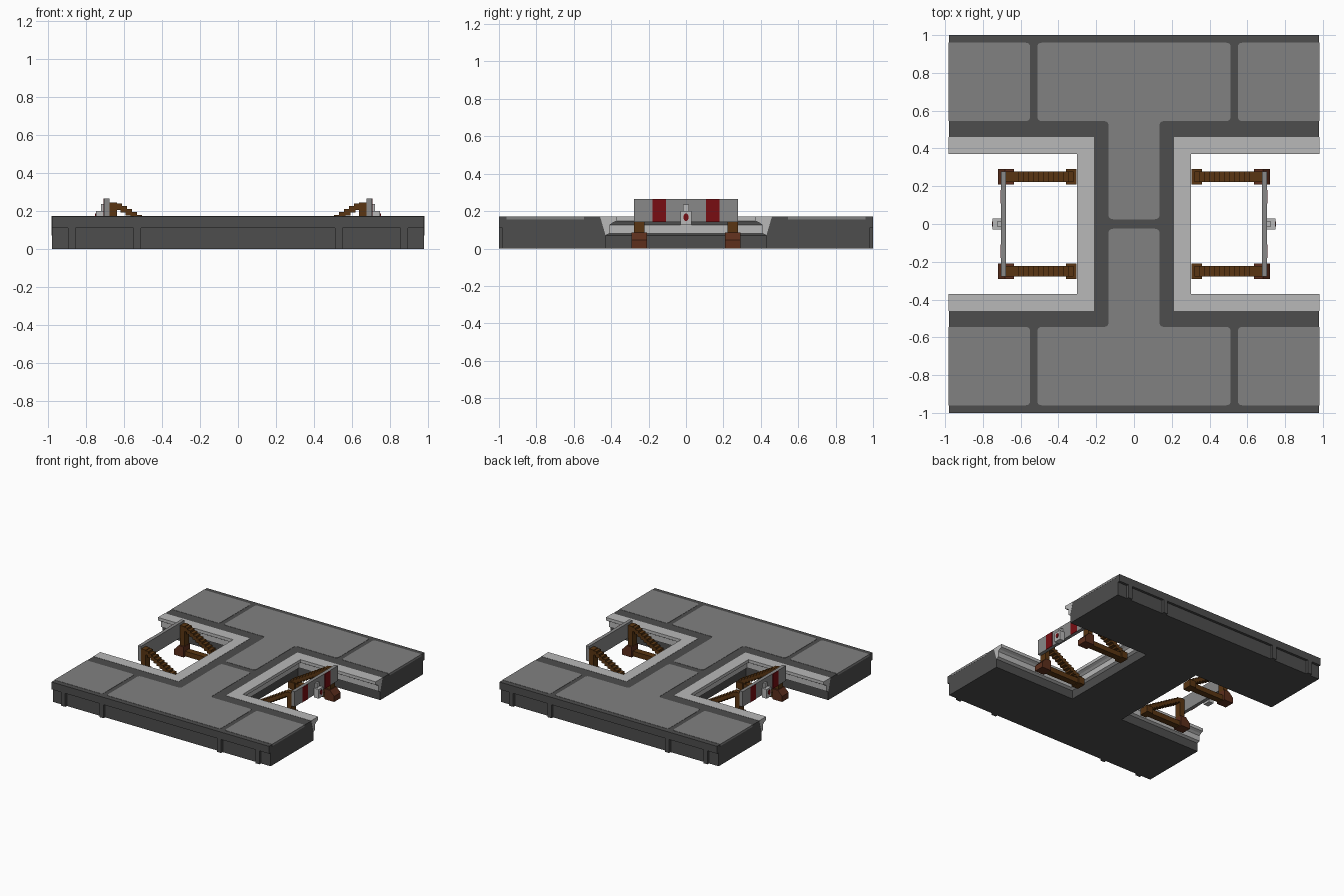
import bpy, bmesh, math
from mathutils import Vector

cube = bpy.data.objects.get("Cube")
if cube:
    bpy.data.objects.remove(cube, do_unlink=True)


def material(name, r, g, b):
    m = bpy.data.materials.new(name)
    m.use_nodes = True
    m.diffuse_color = (r, g, b, 1)
    m.node_tree.nodes["Principled BSDF"].inputs["Base Color"].default_value = (r, g, b, 1)
    return m


DARK = material("dark_stone", 0.075, 0.075, 0.075)
SLAB = material("grey_paving", 0.22, 0.22, 0.22)
LIGHT = material("pale_edging", 0.48, 0.48, 0.48)
METAL = material("buffer_grey", 0.25, 0.25, 0.25)
RED = material("dark_red", 0.19, 0.004, 0.006)
WOOD = material("brown_timber", 0.1, 0.036, 0.006)
FOOT = material("reddish_timber", 0.11, 0.028, 0.012)


def finish(name, bm, mat):
    bmesh.ops.recalc_face_normals(bm, faces=bm.faces)
    me = bpy.data.meshes.new(name)
    bm.to_mesh(me)
    bm.free()
    me.materials.append(mat)
    ob = bpy.data.objects.new(name, me)
    bpy.context.collection.objects.link(ob)
    return ob


def add_prism(bm, base, shift):
    """Extrude a closed outline of 3D points along shift."""
    face = bm.faces.new([bm.verts.new(p) for p in base])
    out = bmesh.ops.extrude_face_region(bm, geom=[face], use_keep_orig=True)
    verts = [g for g in out["geom"] if isinstance(g, bmesh.types.BMVert)]
    bmesh.ops.translate(bm, verts=verts, vec=shift)


def add_box(bm, x, y, z):
    base = [(x[0], y[0], z[0]), (x[1], y[0], z[0]), (x[1], y[1], z[0]), (x[0], y[1], z[0])]
    add_prism(bm, base, (0, 0, z[1] - z[0]))


def box(name, mat, x, y, z):
    bm = bmesh.new()
    add_box(bm, x, y, z)
    return finish(name, bm, mat)


def slab(name, mat, outline, z0, z1):
    bm = bmesh.new()
    add_prism(bm, [(x, y, z0) for x, y in outline], (0, 0, z1 - z0))
    return finish(name, bm, mat)


def rounded(outline, radii):
    """Replace each corner by a short curve of the given radius."""
    pts = []
    n = len(outline)
    for i, r in enumerate(radii):
        p = Vector(outline[i])
        if r == 0:
            pts.append(p)
            continue
        a = p + (Vector(outline[i - 1]) - p).normalized() * r
        b = p + (Vector(outline[(i + 1) % n]) - p).normalized() * r
        for k in range(5):
            t = k / 4
            pts.append(a * (1 - t) ** 2 + p * 2 * t * (1 - t) + b * t * t)
    return pts


# H-shaped platform core
X, WX, WY = 0.98, 0.24, 0.43
quarter = [(X, 0.98), (X, WY), (WX, WY)]
right = quarter + [(x, -y) for x, y in reversed(quarter)]
slab("platform_core", DARK, right + [(-x, y) for x, y in reversed(right)], 0, 0.17)

# Outer walls: overhanging band and pillars
for s, side in ((-1, "front"), (1, "back")):
    bm = bmesh.new()
    add_box(bm, (-X, X), sorted((s * 0.98, s)), (0.11, 0.17))
    for x in (-0.875, -0.53, 0.53, 0.875):
        add_box(bm, (x - 0.019, x + 0.019), sorted((s * 0.98, s)), (0, 0.11))
    finish(side + "_wall", bm, DARK)

# Paving slabs
TOP = 0.172
for s, side in ((-1, "front"), (1, "back")):
    half = [(0.512, 0.96), (0.512, 0.545), (0.135, 0.545), (0.135, 0.025)]
    tee = half + [(-x, y) for x, y in reversed(half)]
    pts = rounded([(x, y * s) for x, y in tee], [0.025] * 8)
    slab(side + "_middle_paving", SLAB, pts, 0.155, TOP)
    for m, end in ((-1, "right"), (1, "left")):
        rect = [(0.55, 0.545), (0.55, 0.96), (X + 0.001, 0.96), (X + 0.001, 0.545)]
        pts = rounded([(x * m, y * s) for x, y in rect], [0.025, 0.025, 0, 0])
        slab(f"{side}_{end}_paving", SLAB, pts, 0.155, TOP)

# Pale overhanging edging swept round each notch: (offset into notch, height)
profile = [(0, TOP), (0.09, TOP), (0.09, 0.147), (0.068, 0.137), (0.052, 0.125),
           (0.052, 0.08), (0.03, 0.07)]
for m, end in ((-1, "right"), (1, "left")):
    bm = bmesh.new()
    rings = []
    for cx, cy in ((0, 1), (1, 1), (1, -1), (0, -1)):
        rings.append([bm.verts.new((m * (0.213 + d if cx else X + 0.001), cy * (0.46 - d), z))
                      for d, z in profile])
    n = len(profile)
    for a, b in zip(rings, rings[1:]):
        for i in range(n):
            j = (i + 1) % n
            bm.faces.new((a[i], a[j], b[j], b[i]))
    bm.faces.new(rings[0])
    bm.faces.new(rings[-1])
    finish(end + "_edging", bm, LIGHT)

# Buffer stops, one in each notch
for m, end in ((-1, "right"), (1, "left")):
    def mx(a, b):
        return sorted((m * a, m * b))

    box(end + "_buffer_board", METAL, mx(0.677, 0.705), (-0.278, 0.278), (0.142, 0.265))
    for s in (-1, 1):
        ys = sorted((s * 0.108, s * 0.18))
        box(end + "_red_stripe", RED, mx(0.703, 0.708), ys, (0.142, 0.264))

    # Coupling block with a narrow top post and a red disc
    bm = bmesh.new()
    add_box(bm, mx(0.705, 0.748), (-0.03, 0.03), (0.125, 0.2))
    add_box(bm, mx(0.705, 0.722), (-0.015, 0.015), (0.2, 0.235))
    finish(end + "_coupling", bm, LIGHT)
    bm = bmesh.new()
    ring = [(m * 0.747, 0.014 * math.cos(k * math.pi / 5), 0.167 + 0.02 * math.sin(k * math.pi / 5))
            for k in range(10)]
    add_prism(bm, ring, (m * 0.005, 0, 0))
    finish(end + "_coupling_disc", bm, RED)

    for s in (-1, 1):
        c = s * 0.25
        # Ground beam, upright post and inner end block
        bm = bmesh.new()
        add_box(bm, mx(0.31, 0.70), (c - 0.026, c + 0.026), (0.004, 0.045))
        add_box(bm, mx(0.637, 0.677), (c - 0.028, c + 0.028), (0.03, 0.245))
        add_box(bm, mx(0.305, 0.36), (c - 0.04, c + 0.04), (0, 0.055))
        finish(end + "_timber_frame", bm, WOOD)
        # Stepped diagonal brace
        bm = bmesh.new()
        steps = 12
        for k in range(steps):
            x = 0.645 - k * 0.0265
            z = 0.24 - k * 0.0155
            add_box(bm, mx(x - 0.034, x), (c - 0.028, c + 0.028), (max(z - 0.034, 0.01), z))
        finish(end + "_stepped_brace", bm, WOOD)
        # Wedge foot
        bm = bmesh.new()
        side = [(0.635, 0), (0.72, 0), (0.72, 0.045), (0.682, 0.085), (0.635, 0.085)]
        add_prism(bm, [(m * x, c - 0.042, z) for x, z in side], (0, 0.084, 0))
        finish(end + "_wedge_foot", bm, FOOT)
